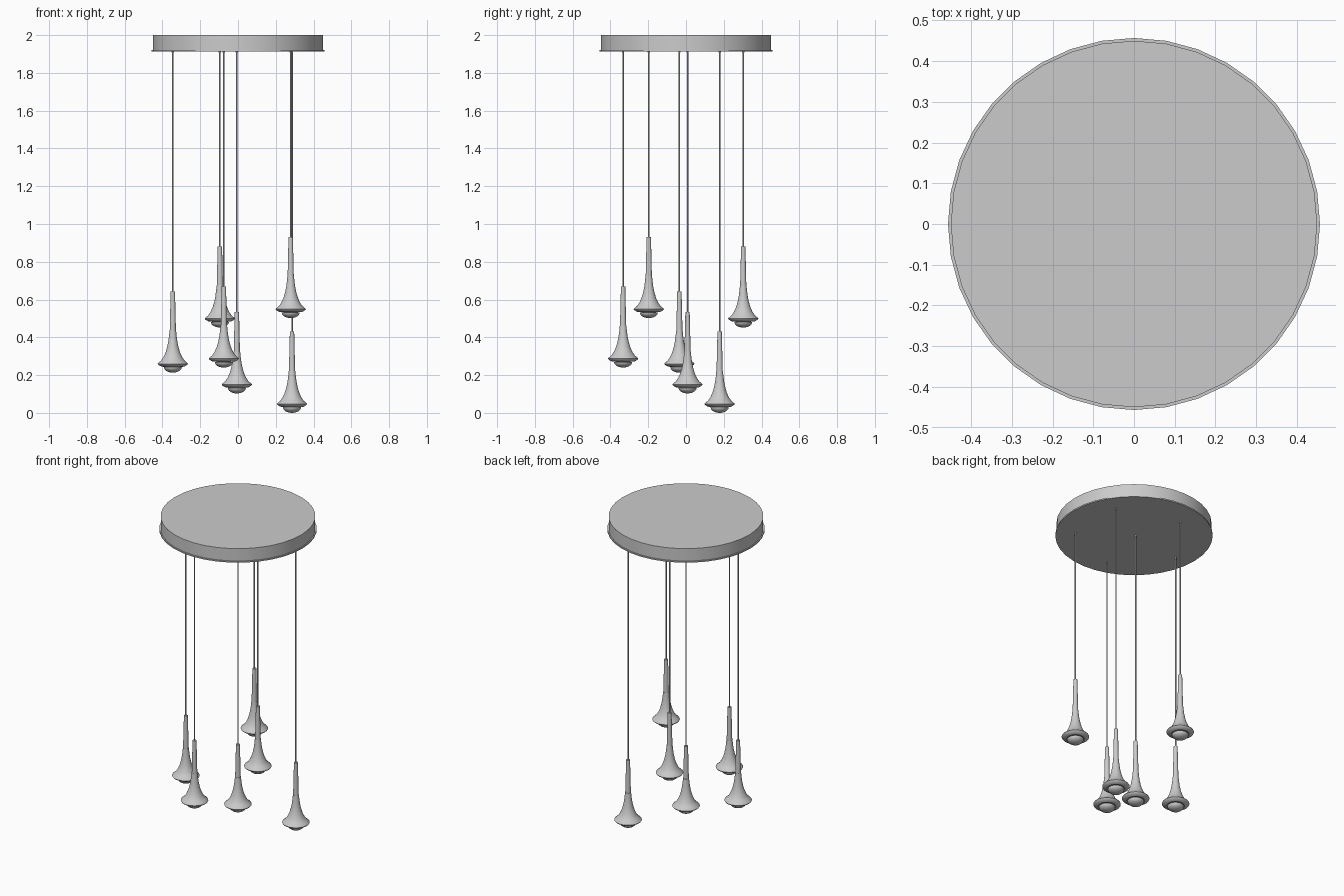
import bpy, bmesh, math

if "Cube" in bpy.data.objects:
    bpy.data.objects.remove(bpy.data.objects["Cube"])


def lathe(name, profile, segs, loc=(0, 0, 0), angle=30):
    """Revolve an (r, z) profile around z; r = 0 ends close to a point."""
    bm = bmesh.new()
    rings = []
    for r, z in profile:
        if r == 0:
            rings.append([bm.verts.new((0, 0, z))] * segs)
        else:
            rings.append([bm.verts.new((r * math.cos(2 * math.pi * i / segs),
                                        r * math.sin(2 * math.pi * i / segs), z))
                          for i in range(segs)])
    for a, b in zip(rings, rings[1:]):
        for i in range(segs):
            j = (i + 1) % segs
            bm.faces.new(list(dict.fromkeys((a[i], a[j], b[j], b[i]))))
    bmesh.ops.recalc_face_normals(bm, faces=bm.faces)
    mesh = bpy.data.meshes.new(name)
    bm.to_mesh(mesh)
    bm.free()
    ob = bpy.data.objects.new(name, mesh)
    ob.location = loc
    bpy.context.collection.objects.link(ob)
    bpy.ops.object.select_all(action='DESELECT')
    ob.select_set(True)
    bpy.context.view_layer.objects.active = ob
    bpy.ops.object.shade_smooth_by_angle(angle=math.radians(angle))
    return ob


# Ceiling canopy: drum with a thin base plate
lathe("canopy_drum", [(0, 1.92), (0.45, 1.92), (0.45, 2.0), (0, 2.0)], 36)
lathe("canopy_plate", [(0, 1.913), (0.457, 1.913), (0.457, 1.921), (0, 1.921)], 36)

# Pendant profiles, measured up from the lowest point of the lens
STEM = [(0, 0.218), (0.0165, 0.218), (0.0115, 0.43), (0, 0.43)]
BELL = [(0.0175, 0.222), (0.020, 0.195), (0.024, 0.165), (0.030, 0.135),
        (0.038, 0.108), (0.049, 0.083), (0.062, 0.064), (0.078, 0.051),
        (0.080, 0.047), (0.077, 0.042), (0.062, 0.033), (0.052, 0.031),
        (0.045, 0.038), (0, 0.038)]
LENS = [(0, 0)] + [(0.048 * math.sin(math.radians(a)),
                    0.030 * (1 - math.cos(math.radians(a))))
                   for a in range(15, 91, 15)] + [(0, 0.034)]

# Pendants: x, y, height of the lowest point
PENDANTS = [(-0.345, -0.035, 0.213), (-0.096, 0.303, 0.452), (-0.075, -0.333, 0.240),
            (-0.006, 0.008, 0.103), (0.279, -0.197, 0.502), (0.286, 0.178, 0.0)]

for n, (x, y, z) in enumerate(PENDANTS, 1):
    lathe(f"pendant_stem_{n}", STEM, 24, (x, y, z))
    lathe(f"pendant_bell_{n}", [(0, 0.222)] + BELL, 32, (x, y, z), 40)
    lathe(f"pendant_lens_{n}", LENS, 32, (x, y, z))
    # Suspension cord and its small canopy grommet
    lathe(f"cord_{n}", [(0, z + 0.425), (0.004, z + 0.425), (0.004, 1.915), (0, 1.915)],
          12, (x, y, 0))
    lathe(f"cord_grommet_{n}", [(0, 1.909), (0.006, 1.909), (0.006, 1.914), (0, 1.914)],
          12, (x, y, 0))
